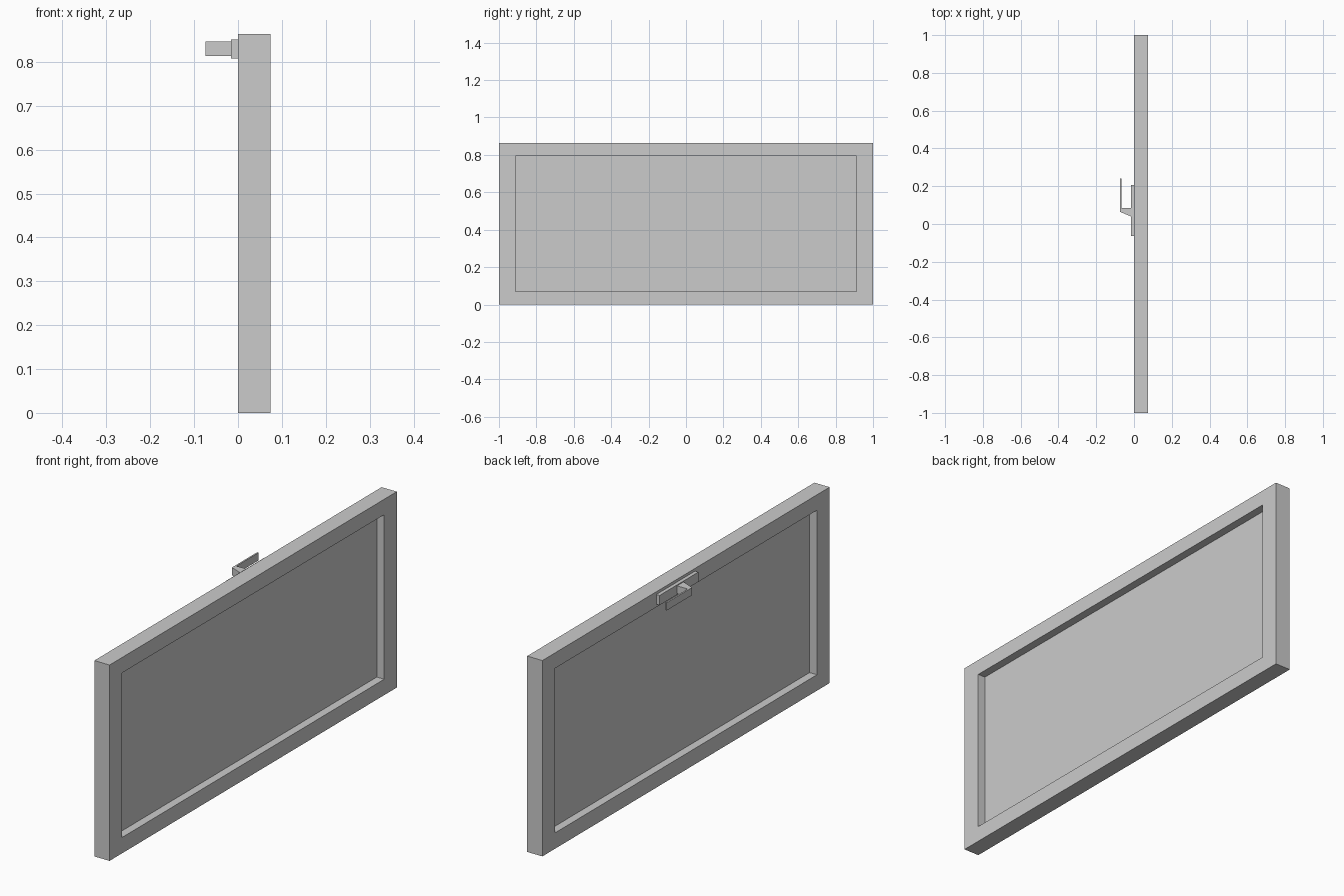
import bpy, bmesh

if "Cube" in bpy.data.objects:
    bpy.data.objects.remove(bpy.data.objects["Cube"])


def make_object(name, bm):
    bmesh.ops.recalc_face_normals(bm, faces=bm.faces)
    mesh = bpy.data.meshes.new(name)
    bm.to_mesh(mesh)
    bm.free()
    obj = bpy.data.objects.new(name, mesh)
    bpy.context.collection.objects.link(obj)
    return obj


def box(name, x, y, z):
    bm = bmesh.new()
    bmesh.ops.create_cube(bm, size=1)
    for v in bm.verts:
        v.co = [lo + (c + 0.5) * (hi - lo) for c, (lo, hi) in zip(v.co, (x, y, z))]
    return make_object(name, bm)


def ring(bm, x, y, z0, z1):
    return [bm.verts.new((x, a, b)) for a, b in ((-y, z0), (y, z0), (y, z1), (-y, z1))]


# Rectangular window frame: four rings joined into a hollow section
X0, X1 = 0.0, 0.074
bm = bmesh.new()
rings = [ring(bm, X0, 1, 0, 0.863), ring(bm, X1, 1, 0, 0.863),
         ring(bm, X1, 0.912, 0.07, 0.795), ring(bm, X0, 0.912, 0.07, 0.795)]
for i in range(4):
    a, b = rings[i], rings[(i + 1) % 4]
    for j in range(4):
        k = (j + 1) % 4
        bm.faces.new((a[j], a[k], b[k], b[j]))
make_object("window_frame", bm)

# Thin pane set in the middle of the frame
box("window_pane", (0.036, 0.038), (-0.912, 0.912), (0.07, 0.795))

# Latch backplate on the top rail
box("latch_plate", (-0.016, X0), (-0.063, 0.207), (0.808, 0.851))

# Latch handle: L-shaped top profile extruded upwards
profile = [(-0.016, 0.04), (-0.074, 0.064), (-0.074, 0.24),
           (-0.067, 0.24), (-0.067, 0.085), (-0.016, 0.085)]
bm = bmesh.new()
face = bm.faces.new([bm.verts.new((x, y, 0.813)) for x, y in profile])
top = bmesh.ops.extrude_face_region(bm, geom=[face], use_keep_orig=True)
for v in top["geom"]:
    if isinstance(v, bmesh.types.BMVert):
        v.co.z = 0.847
make_object("latch_handle", bm)
